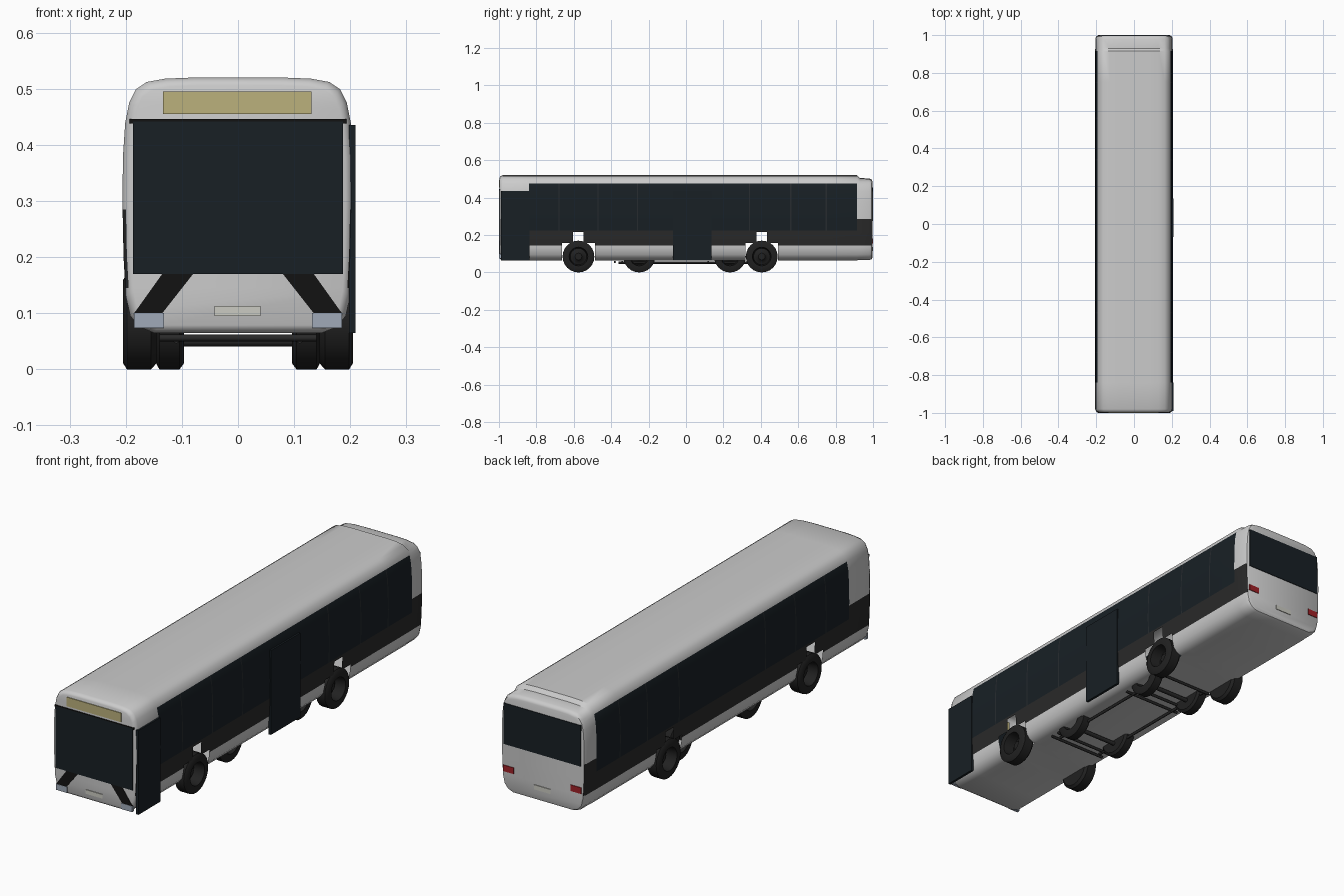
import bpy, bmesh, math
from mathutils import Matrix, Vector

if "Cube" in bpy.data.objects:
    bpy.data.objects.remove(bpy.data.objects["Cube"])


def mat(name, r, g, b):
    m = bpy.data.materials.new(name)
    m.diffuse_color = (r, g, b, 1)
    m.use_nodes = True
    m.node_tree.nodes["Principled BSDF"].inputs["Base Color"].default_value = m.diffuse_color
    return m


WHITE = mat("white_paint", 0.62, 0.62, 0.62)
GLASS = mat("dark_glass", 0.009, 0.014, 0.018)
FRAME = mat("window_frame", 0.02, 0.024, 0.028)
TRIM = mat("dark_trim", 0.022, 0.022, 0.022)
BLACK = mat("black", 0.006, 0.006, 0.006)
RUBBER = mat("rubber", 0.015, 0.015, 0.015)
SIGN = mat("sign_yellow", 0.5, 0.44, 0.2)
LAMP = mat("headlight", 0.35, 0.4, 0.48)
RED = mat("tail_red", 0.35, 0.015, 0.02)
PLATE = mat("plate_grey", 0.6, 0.6, 0.54)


def finish(name, bm, mats, smooth=None):
    bmesh.ops.recalc_face_normals(bm, faces=bm.faces)
    me = bpy.data.meshes.new(name)
    bm.to_mesh(me)
    bm.free()
    for m in mats:
        me.materials.append(m)
    ob = bpy.data.objects.new(name, me)
    bpy.context.collection.objects.link(ob)
    if smooth:
        bpy.ops.object.select_all(action='DESELECT')
        ob.select_set(True)
        bpy.context.view_layer.objects.active = ob
        bpy.ops.object.shade_smooth_by_angle(angle=math.radians(smooth))
    return ob


def box(name, x0, x1, y0, y1, z0, z1, m):
    bm = bmesh.new()
    bmesh.ops.create_cube(bm, size=1, matrix=Matrix.Translation(
        ((x0 + x1) / 2, (y0 + y1) / 2, (z0 + z1) / 2))
        @ Matrix.Diagonal((x1 - x0, y1 - y0, z1 - z0, 1)))
    return finish(name, bm, [m])


def rod(name, a, b, r, m):
    a, b = Vector(a), Vector(b)
    bm = bmesh.new()
    rot = (b - a).to_track_quat('Z', 'Y').to_matrix().to_4x4()
    bmesh.ops.create_cone(bm, cap_ends=True, segments=10, radius1=r, radius2=r,
                          depth=(b - a).length,
                          matrix=Matrix.Translation((a + b) / 2) @ rot)
    return finish(name, bm, [m], 40)


# Body shell: half cross-section lofted along y
HALF = [(0.15, 0.065), (0.175, 0.075), (0.192, 0.095), (0.2, 0.13), (0.204, 0.2),
        (0.206, 0.3), (0.205, 0.38), (0.201, 0.44), (0.194, 0.475), (0.182, 0.499),
        (0.163, 0.512), (0.13, 0.518), (0.08, 0.52)]
SECTION = HALF + [(-x, z) for x, z in reversed(HALF)]
# y, inset, roof drop
STATIONS = [(-0.997, 0.014, 0), (-0.993, 0.006, 0), (-0.98, 0, 0), (0.915, 0, 0),
            (0.93, 0.001, 0.015), (0.98, 0.001, 0.016), (0.993, 0.006, 0.018),
            (0.997, 0.014, 0.02)]
bm = bmesh.new()
rings = []
for y, inset, drop in STATIONS:
    ring = []
    for x, z in SECTION:
        z -= drop * max(0, (z - 0.4) / 0.12)
        sx, sz = 1 - inset / 0.205, 1 - inset / 0.23
        ring.append(bm.verts.new((x * sx, y, 0.29 + (z - 0.29) * sz)))
    rings.append(ring)
n = len(SECTION)
for a, b in zip(rings, rings[1:]):
    for i in range(n):
        j = (i + 1) % n
        bm.faces.new((a[i], a[j], b[j], b[i]))
bm.faces.new(rings[0])
bm.faces.new(rings[-1])

# Slice the shell along window, band and wheel arch borders
ARCHES = (-0.575, 0.405)
PILLARS = (-0.68, -0.47, -0.26, 0.34, 0.56, 0.75)
cuts_z = [0.145, 0.157, 0.215, 0.225, 0.285, 0.475]
cuts_y = [-0.84, 0.915]
for c in ARCHES:
    cuts_y += [c - 0.088, c - 0.028, c + 0.028, c + 0.088]
for p in PILLARS:
    cuts_y += [p - 0.003, p + 0.003]
for axis, values in (((0, 0, 1), cuts_z), ((0, 1, 0), cuts_y)):
    for v in values:
        bmesh.ops.bisect_plane(bm, geom=bm.verts[:] + bm.edges[:] + bm.faces[:],
                               plane_co=Vector(axis) * v, plane_no=axis, dist=1e-5)
bmesh.ops.recalc_face_normals(bm, faces=bm.faces)

# Paint the regions and open the wheel arches
holes = []
for f in bm.faces:
    c = f.calc_center_median()
    d = min(abs(c.y - a) for a in ARCHES)
    if abs(c.x) > 0.158 and ((c.z < 0.157 and d < 0.088) or (c.z < 0.215 and d < 0.028)):
        holes.append(f)
    elif abs(f.normal.x) > 0.6 and 0.145 < c.z < 0.475:
        ends = c.y < -0.84 or c.y > 0.915
        if c.z < 0.225 or (ends and c.z < 0.285):
            f.material_index = 2
        elif not ends:
            f.material_index = 3 if any(abs(c.y - p) < 0.003 for p in PILLARS) else 1
bmesh.ops.delete(bm, geom=holes, context='FACES')
finish("body_shell", bm, [WHITE, GLASS, TRIM, FRAME], 40)

# Doors on the right side
box("front_door", 0.198, 0.209, -0.99, -0.838, 0.065, 0.435, GLASS)
box("middle_door", 0.198, 0.209, -0.07, 0.135, 0.065, 0.435, GLASS)

# Front face
box("windshield", -0.187, 0.187, -1.0, -0.99, 0.17, 0.442, GLASS)
box("windshield_top_trim", -0.193, 0.193, -1.0, -0.985, 0.438, 0.446, BLACK)
box("destination_sign", -0.134, 0.131, -1.0, -0.99, 0.455, 0.495, SIGN)
box("front_plate", -0.042, 0.04, -1.0, -0.99, 0.095, 0.113, PLATE)
for side, s in (("left", -1), ("right", 1)):
    bm = bmesh.new()
    face = bm.faces.new([bm.verts.new((s * x, -0.9985, z)) for x, z in
                         ((0.135, 0.17), (0.08, 0.17), (0.135, 0.1), (0.185, 0.1))])
    ext = bmesh.ops.extrude_face_region(bm, geom=[face])["geom"]
    bmesh.ops.translate(bm, vec=(0, 0.008, 0),
                        verts=[v for v in ext if isinstance(v, bmesh.types.BMVert)])
    finish(side + "_front_stripe", bm, [BLACK])
    a, b = sorted((s * 0.132, s * 0.185))
    box(side + "_headlight", a, b, -1.0, -0.985, 0.074, 0.1, LAMP)
    a, b = sorted((s * 0.138, s * 0.19))
    box(side + "_tail_light", a, b, 0.99, 1.0, 0.155, 0.182, RED)

# Rear face
box("rear_window", -0.188, 0.188, 0.985, 1.0, 0.275, 0.455, GLASS)
box("rear_plate", -0.04, 0.04, 0.99, 1.0, 0.115, 0.135, PLATE)

# Wheels: revolved tyre and dished hub, outer pairs plus inner pairs
TYRE = [(0.03, 0.0), (0.03, 0.018), (0.016, 0.03), (0.012, 0.044), (0.06, 0.05),
        (0.06, 0.074), (0.053, 0.085), (0.01, 0.085), (0.0, 0.074), (0.0, 0.0)]


def wheel(name, s, x, y, width):
    bm = bmesh.new()
    k = width / 0.06
    vs = [bm.verts.new((s * (x + px * k), y, 0.085 + r)) for px, r in TYRE]
    es = [bm.edges.new(p) for p in zip(vs, vs[1:])]
    bmesh.ops.spin(bm, geom=vs + es, cent=(0, y, 0.085), axis=(1, 0, 0),
                   angle=2 * math.pi, steps=24, use_duplicate=False)
    bmesh.ops.remove_doubles(bm, verts=bm.verts, dist=1e-5)
    finish(name, bm, [RUBBER], 35)


for side, s in (("left", -1), ("right", 1)):
    for place, y in zip(("front", "rear"), ARCHES):
        wheel(f"{side}_{place}_wheel", s, 0.145, y, 0.06)
    for place, y in (("front", -0.25), ("rear", 0.235)):
        wheel(f"{side}_inner_{place}_wheel", s, 0.096, y, 0.05)
    rod(side + "_chassis_rail", (s * 0.11, -0.36, 0.052), (s * 0.11, 0.33, 0.052), 0.006, TRIM)

# Axles and underbody cross rods
for i, y in enumerate(ARCHES):
    rod(f"axle_{i}", (-0.16, y, 0.085), (0.16, y, 0.085), 0.012, TRIM)
for i, y in enumerate((-0.38, -0.34, 0.12, 0.17, 0.33)):
    rod(f"cross_rod_{i}", (-0.14, y, 0.056), (0.14, y, 0.056), 0.006, TRIM)
for i, y in enumerate((-0.25, 0.235)):
    rod(f"inner_axle_{i}", (-0.1, y, 0.05), (0.1, y, 0.05), 0.009, TRIM)
